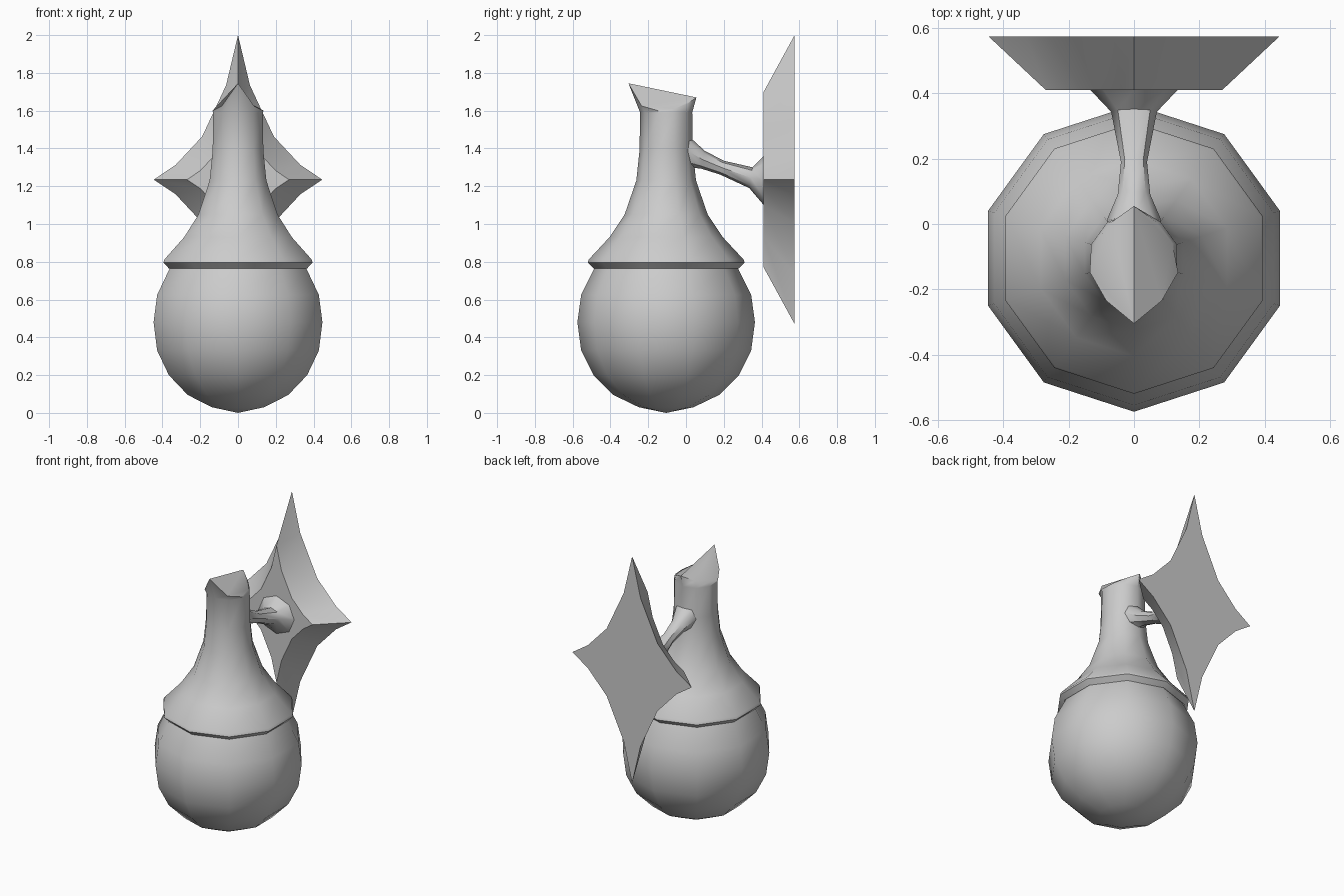
import bpy, bmesh
from math import sin, cos, pi, radians

if "Cube" in bpy.data.objects:
    bpy.data.objects.remove(bpy.data.objects["Cube"])

CY = -0.105      # centre line of the globe and cover
SIDES = 10


def finish(name, rings, caps=(), tip=None):
    """Skin a list of point rings; caps are faces given as (ring, indices)."""
    bm = bmesh.new()
    vs = [[bm.verts.new(p) for p in r] for r in rings]
    n = len(rings[0])
    for a, b in zip(vs, vs[1:]):
        for i in range(n):
            j = (i + 1) % n
            bm.faces.new((a[i], a[j], b[j], b[i]))
    if tip:
        t = bm.verts.new(tip)
        for i in range(n):
            bm.faces.new((t, vs[0][(i + 1) % n], vs[0][i]))
    for r, ids in caps:
        bm.faces.new([vs[r][i] for i in ids])
    bmesh.ops.recalc_face_normals(bm, faces=bm.faces)
    me = bpy.data.meshes.new(name)
    bm.to_mesh(me)
    bm.free()
    ob = bpy.data.objects.new(name, me)
    bpy.context.collection.objects.link(ob)
    bpy.ops.object.select_all(action='DESELECT')
    bpy.context.view_layer.objects.active = ob
    ob.select_set(True)
    bpy.ops.object.shade_smooth_by_angle(angle=radians(42))
    return ob


def ring(r, z):
    """Ten-sided ring with a corner at the front."""
    return [(r * sin(2 * pi * i / SIDES), CY - r * cos(2 * pi * i / SIDES), z)
            for i in range(SIDES)]


# round globe
finish("globe", [ring(r, z) for r, z in (
    (0.145, 0.03), (0.28, 0.095), (0.385, 0.2), (0.45, 0.33),
    (0.47, 0.48), (0.45, 0.625), (0.375, 0.775))], tip=(0, CY, 0))

# flared cover with rim band, narrow neck and pointed lip
half_lip = [(0, -0.305, 1.745), (0.085, -0.235, 1.625), (0.135, -0.148, 1.60),
            (0.118, -0.06, 1.61), (0.07, 0.005, 1.635), (0, 0.055, 1.67)]
lip = half_lip + [(-x, y, z) for x, y, z in half_lip[4:0:-1]]
cover_profile = ((0.385, 0.765), (0.415, 0.795), (0.41, 0.812), (0.30, 0.93),
                 (0.22, 1.05), (0.158, 1.23), (0.141, 1.39), (0.138, 1.59))
finish("cover_and_neck", [ring(r, z) for r, z in cover_profile] + [lip],
       caps=[(8, (0, 1, 2, 3, 4, 5)), (8, (5, 6, 7, 8, 9, 0))])

# bracket arm: each section runs from an upper to a lower point with a half width
sections = ((-0.03, 1.49, -0.03, 1.28, 0.09), (0.02, 1.46, 0.02, 1.30, 0.08),
            (0.10, 1.387, 0.08, 1.293, 0.05), (0.20, 1.335, 0.18, 1.262, 0.04),
            (0.352, 1.30, 0.335, 1.19, 0.07), (0.412, 1.36, 0.412, 1.10, 0.135))
arm = []
for yu, zu, yl, zl, w in sections:
    arm.append([(w * sin(2 * pi * i / 8),
                 (yu + yl) / 2 + (yu - yl) / 2 * cos(2 * pi * i / 8),
                 (zu + zl) / 2 + (zu - zl) / 2 * cos(2 * pi * i / 8))
                for i in range(8)])
finish("bracket_arm", arm)

# wall plate: four-pointed concave star, tapering towards the arm
quarter = [(0, 0.765), (0.063, 0.50), (0.19, 0.228), (0.33, 0.078), (0.446, 0)]
right = quarter + [(x, -z) for x, z in quarter[-2::-1]]
star = right + [(-x, z) for x, z in right[-2:0:-1]]
plate = [[(x * s, y, 1.235 + z * s) for x, z in star]
         for s, y in ((0.605, 0.41), (1, 0.575))]
everything = range(len(star))
finish("wall_plate", plate, caps=[(0, everything), (1, everything)])
